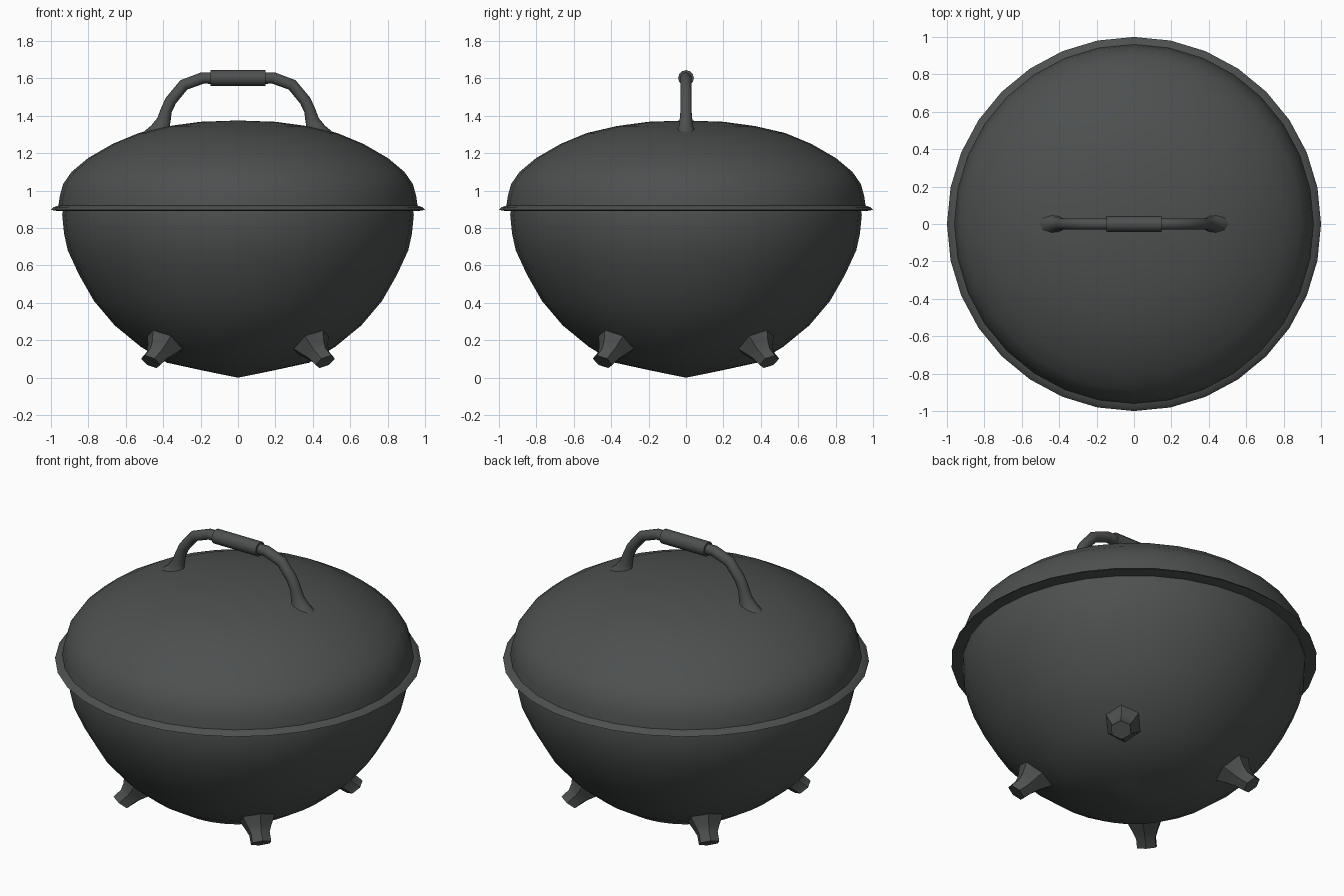
import bpy, bmesh, math
from mathutils import Vector, Matrix

if "Cube" in bpy.data.objects:
    bpy.data.objects.remove(bpy.data.objects["Cube"])

dark = bpy.data.materials.new("dark_enamel")
dark.diffuse_color = (0.075, 0.08, 0.08, 1)
dark.use_nodes = True
dark.node_tree.nodes["Principled BSDF"].inputs["Base Color"].default_value = dark.diffuse_color


def finish(bm, name, angle=50):
    bmesh.ops.remove_doubles(bm, verts=bm.verts, dist=1e-5)
    bmesh.ops.recalc_face_normals(bm, faces=bm.faces)
    me = bpy.data.meshes.new(name)
    bm.to_mesh(me)
    bm.free()
    ob = bpy.data.objects.new(name, me)
    bpy.context.collection.objects.link(ob)
    me.materials.append(dark)
    bpy.ops.object.select_all(action='DESELECT')
    ob.select_set(True)
    bpy.context.view_layer.objects.active = ob
    bpy.ops.object.shade_smooth_by_angle(angle=math.radians(angle))
    return ob


def lathe(name, profile, sides=32):
    bm = bmesh.new()
    vs = [bm.verts.new((r, 0, z)) for r, z in profile]
    es = [bm.edges.new(p) for p in zip(vs, vs[1:])]
    bmesh.ops.spin(bm, geom=vs + es, cent=(0, 0, 0), axis=(0, 0, 1),
                   angle=math.tau, steps=sides, use_duplicate=False)
    return finish(bm, name)


def tube(name, points, normals, radii, sides, angle=50):
    """Sweep rings of (in-plane, sideways) radii along a path in the xz plane."""
    bm = bmesh.new()
    rings = []
    for p, n, (a, b) in zip(points, normals, radii):
        p, n = Vector(p), Vector(n).normalized()
        rings.append([bm.verts.new(p + n * a * math.cos(math.tau * i / sides)
                                   + Vector((0, 1, 0)) * b * math.sin(math.tau * i / sides))
                      for i in range(sides)])
    for r0, r1 in zip(rings, rings[1:]):
        for i in range(sides):
            j = (i + 1) % sides
            bm.faces.new((r0[i], r0[j], r1[j], r1[i]))
    bm.faces.new(rings[0])
    bm.faces.new(rings[-1])
    return finish(bm, name, angle)


# Bowl
lathe("bowl", [(0, 0), (0.10, 0.02), (0.22, 0.045), (0.38, 0.08), (0.52, 0.165),
               (0.66, 0.28), (0.77, 0.41), (0.85, 0.55), (0.91, 0.68),
               (0.93, 0.77), (0.94, 0.87), (0.935, 0.90)])

# Domed lid with flared rim
lathe("lid", [(0.935, 0.89), (0.96, 0.89), (1.0, 0.897), (0.985, 0.912), (0.96, 0.92),
              (0.953, 0.97), (0.935, 1.035), (0.89, 1.10), (0.80, 1.175), (0.67, 1.25),
              (0.53, 1.308), (0.37, 1.345), (0.20, 1.368), (0, 1.375)])

# Handle arms, flaring into the lid
path = [(0.425, 0, 1.31), (0.415, 0, 1.345), (0.395, 0, 1.385), (0.385, 0, 1.425),
        (0.36, 0, 1.48), (0.29, 0, 1.565), (0.19, 0, 1.602), (0.13, 0, 1.602)]
norms = [(1, 0, 0), (1, 0, 0.05), (1, 0, 0.12), (1, 0, 0.25),
         (1, 0, 0.55), (0.6, 0, 0.8), (0.2, 0, 1), (0, 0, 1)]
radii = [(0.085, 0.055), (0.05, 0.04), (0.036, 0.035)] + [(0.031, 0.031)] * 5
for side, label in ((1, "right"), (-1, "left")):
    tube("handle_arm_" + label, [(side * x, y, z) for x, y, z in path],
         [(side * x, y, z) for x, y, z in norms], radii, 10)

# Handle grip
tube("handle_grip", [(-0.147, 0, 1.602), (0.147, 0, 1.602)], [(0, 0, 1)] * 2,
     [(0.042, 0.042)] * 2, 12)

# Four stub feet pointing down and outward
axis_normal = (0.8, 0, 0.62)
for k in range(4):
    a = math.atan2(0.43, 0.45)
    ang = (a, math.pi - a, math.pi + a, -a)[k]
    foot = tube("foot_%d" % (k + 1),
                [(0.53, 0, 0.20), (0.575, 0, 0.145), (0.60, 0, 0.12), (0.645, 0, 0.085)],
                [axis_normal] * 4,
                [(0.12, 0.11), (0.075, 0.075), (0.06, 0.06), (0.055, 0.06)], 6, 40)
    foot.data.transform(Matrix.Rotation(ang, 4, 'Z'))
